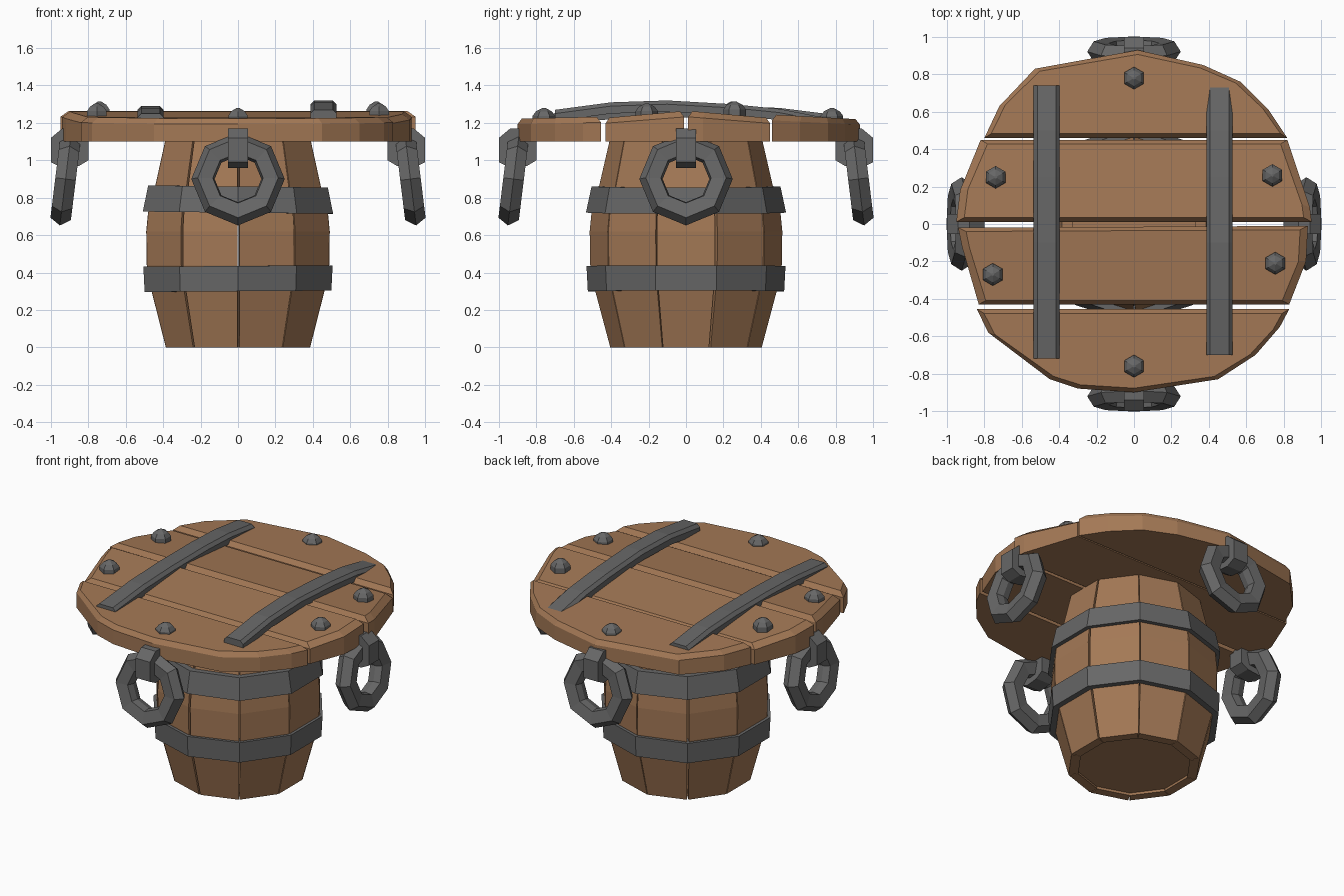
import bpy, bmesh, math
from mathutils import Vector, Matrix

if "Cube" in bpy.data.objects:
    bpy.data.objects.remove(bpy.data.objects["Cube"])


def material(name, rgb):
    m = bpy.data.materials.new(name)
    m.diffuse_color = (*rgb, 1)
    m.use_nodes = True
    m.node_tree.nodes["Principled BSDF"].inputs["Base Color"].default_value = m.diffuse_color
    return m


WOOD = material("warm brown wood", (0.37, 0.19, 0.092))
IRON = material("dark grey iron", (0.135, 0.135, 0.135))


def loft(name, rings, mat, closed=False, matrix=None):
    """Skin equal-length rings of points; cap the ends unless the loop is closed."""
    bm = bmesh.new()
    vs = [[bm.verts.new(p) for p in r] for r in rings]
    n = len(vs[0])
    pairs = list(zip(vs, vs[1:])) + ([(vs[-1], vs[0])] if closed else [])
    for a, b in pairs:
        for i in range(n):
            j = (i + 1) % n
            bm.faces.new((a[i], a[j], b[j], b[i]))
    if not closed:
        bm.faces.new(vs[0][::-1])
        bm.faces.new(vs[-1])
    if matrix:
        bm.transform(matrix)
    bmesh.ops.recalc_face_normals(bm, faces=bm.faces)
    me = bpy.data.meshes.new(name)
    bm.to_mesh(me)
    bm.free()
    me.materials.append(mat)
    ob = bpy.data.objects.new(name, me)
    bpy.context.collection.objects.link(ob)
    return ob


def polar(r, a, z):
    return (r * math.cos(a), r * math.sin(a), z)


# Barrel: ten bulging staves with fine gaps
SIDES = 10
STEP = 2 * math.pi / SIDES
START = -math.pi / 2
PROFILE = [(0.405, 0), (0.485, 0.3), (0.512, 0.44), (0.515, 0.62),
           (0.505, 0.72), (0.465, 0.86), (0.405, 1.12)]
for k in range(SIDES):
    a0, a1 = START + k * STEP, START + (k + 1) * STEP
    g = 0.006 + 0.012 * (k % 3 == 0)
    rings = [[polar(r, a0 + g, z), polar(r, a1 - 0.006, z),
              polar(r - 0.06, a1 - 0.003, z), polar(r - 0.06, a0 + 0.003, z)]
             for r, z in PROFILE]
    loft(f"barrel_stave_{k + 1}", rings, WOOD)

# Recessed barrel bottom
loft("barrel_bottom", [[polar(0.36, START + k * STEP, z) for k in range(SIDES)]
                       for z in (0.02, 0.05)], WOOD)

# Iron hoops around the barrel
for name, z0, z1, r0, r1, tilt in (("lower_hoop", 0.30, 0.435, 0.525, 0.532, 0.004),
                                   ("upper_hoop", 0.72, 0.86, 0.535, 0.505, -0.006)):
    rings = []
    for k in range(SIDES):
        a = START + k * STEP
        dz = tilt * math.cos(a)
        rings.append([polar(r0, a, z0 + dz), polar(r1, a, z1 + dz),
                      polar(r1 - 0.07, a, z1 + dz), polar(r0 - 0.07, a, z0 + dz)])
    loft(name, rings, IRON, closed=True)

# Table top: four planks with chamfered rims; (outline, height, slope, inset)
PLANKS = {
    "back_plank": ([(-.80, .46), (.82, .46), (.72, .61), (.57, .76), (.37, .85), (.02, .93),
                    (-.53, .83), (-.72, .63)], 1.232, -0.05),
    "mid_back_plank": ([(-.95, .012), (.95, .012), (.94, .09), (.82, .45),
                        (-.82, .45), (-.93, .18)], 1.245, -0.08),
    "mid_front_plank": ([(-.83, -.43), (.83, -.43), (.92, -.2), (.93, -.01),
                         (-.94, -.02), (-.92, -.12)], 1.245, 0.08),
    "front_plank": ([(-.84, -.455), (-.78, -.58), (-.45, -.83), (-.3, -.88), (0, -.9),
                     (.45, -.83), (.65, -.7), (.78, -.55), (.83, -.455)], 1.228, 0.02),
}
for name, (outline, h, slope) in PLANKS.items():
    ys = [y for _, y in outline]
    yc = (min(ys) + max(ys)) / 2
    top = lambda y: h + slope * (y - yc)
    loft(name, [[(x, y, 1.10) for x, y in outline],
                [(x, y, top(y) - 0.03) for x, y in outline],
                [(x * 0.955, yc + (y - yc) * 0.9, top(y)) for x, y in outline]], WOOD)

# Iron straps arching across the planks
STRAPS = {
    "left_strap": (-0.467, [(-.72, 1.25), (-.4, 1.28), (-.1, 1.29), (.25, 1.29), (.5, 1.28), (.74, 1.25)]),
    "right_strap": (0.457, [(-.70, 1.27), (-.4, 1.31), (-.1, 1.32), (.25, 1.30), (.5, 1.275), (.73, 1.23)]),
}
for name, (xc, path) in STRAPS.items():
    rings = [[(xc - .07, y, z - .06), (xc - .07, y, z - .02), (xc - .05, y, z),
              (xc + .05, y, z), (xc + .07, y, z - .02), (xc + .07, y, z - .06)]
             for y, z in path]
    loft(name, rings, IRON)

# Hexagonal rivets
RIVETS = [(0, .78, 1.28), (0, -.76, 1.28), (-.74, .25, 1.315), (.74, .26, 1.315),
          (-.755, -.27, 1.305), (.755, -.21, 1.305)]
for k, (x, y, z) in enumerate(RIVETS):
    loft(f"rivet_{k + 1}", [[(x + r * math.sin(i * math.pi / 3), y + r * math.cos(i * math.pi / 3), z + dz)
                             for i in range(6)]
                            for r, dz in ((.06, -.1), (.06, -.042), (.042, -.018), (.008, 0))], IRON)

# Four hanging octagonal rings with brackets, one on each side (built facing -y)
SECTION = [(.25, 0), (.215, -.055), (.135, -.045), (.125, 0), (.135, .045), (.215, .055)]
BRACKET = [(.80, 1.11), (.80, 1.0), (.85, .97), (.94, .96), (1.0, .99),
           (1.0, 1.12), (.94, 1.17), (.88, 1.17)]
lean = Matrix.Translation((0, -0.922, 0.90)) @ Matrix.Rotation(math.radians(-7), 4, 'X')
for k, side in enumerate(("front", "right", "back", "left")):
    turn = Matrix.Rotation(k * math.pi / 2, 4, 'Z')
    rings = [[(r * math.cos(i * math.pi / 4), d, r * math.sin(i * math.pi / 4)) for r, d in SECTION]
             for i in range(8)]
    loft(f"{side}_ring", rings, IRON, closed=True, matrix=turn @ lean)
    loft(f"{side}_bracket", [[(x, -y, z) for y, z in BRACKET] for x in (-.053, .053)],
         IRON, matrix=turn)
